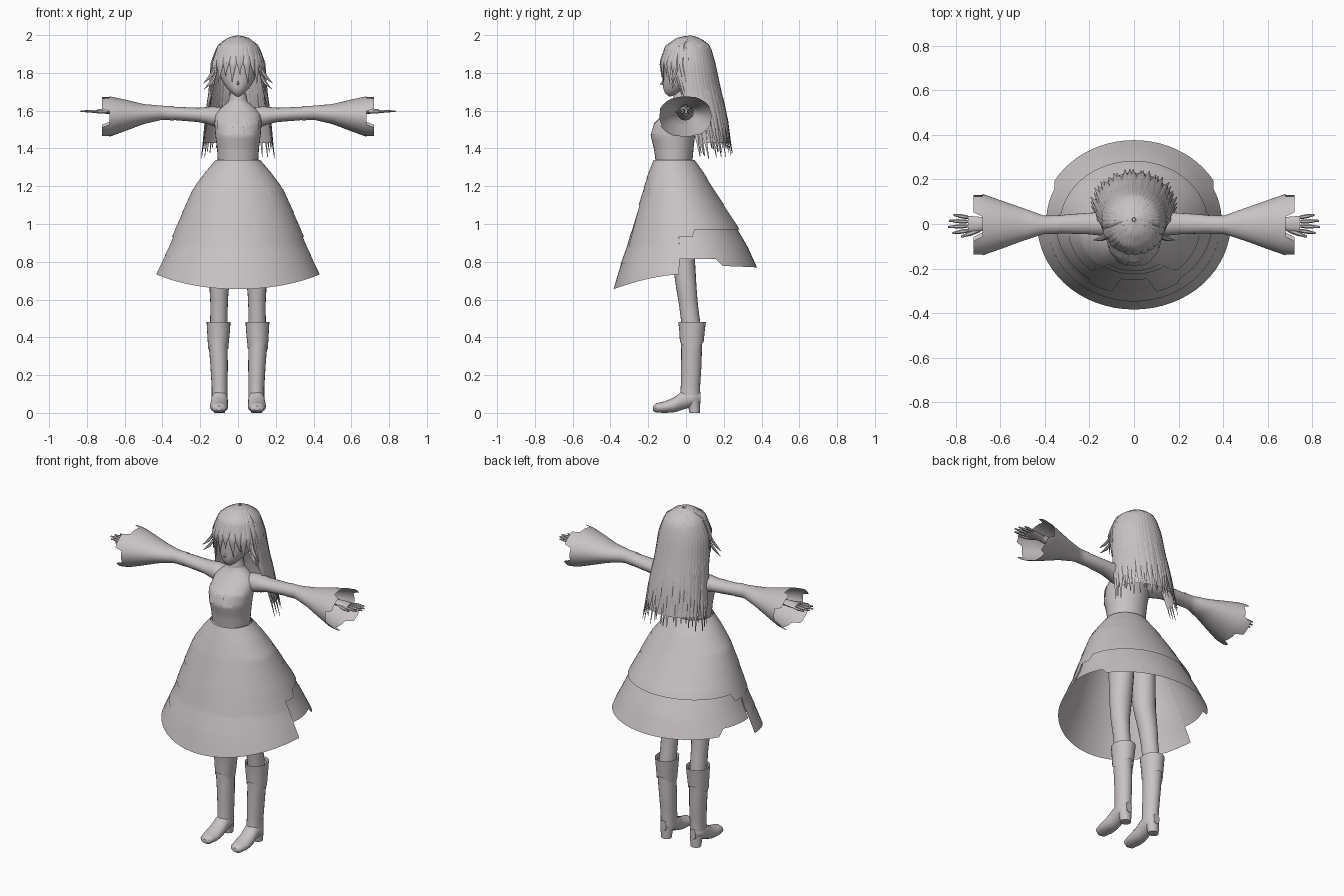
import bpy, bmesh, math, random
from mathutils import Vector

random.seed(4)
old = bpy.data.objects.get("Cube")
if old:
    bpy.data.objects.remove(old)

grey = bpy.data.materials.new("warm_grey")
grey.use_nodes = True
colour = (0.58, 0.54, 0.55, 1)
grey.diffuse_color = colour
grey.node_tree.nodes["Principled BSDF"].inputs["Base Color"].default_value = colour
parts = []


def finish(bm, name, mirror=False):
    bmesh.ops.recalc_face_normals(bm, faces=bm.faces)
    me = bpy.data.meshes.new(name)
    bm.to_mesh(me)
    bm.free()
    me.materials.append(grey)
    ob = bpy.data.objects.new(name, me)
    bpy.context.collection.objects.link(ob)
    if mirror:
        ob.modifiers.new("Mirror", "MIRROR").use_mirror_merge = False
    parts.append(ob)


def sample(profile, t):
    """Centre and radii at t, from rows of (t, cu, cv, ru, rv)."""
    rows = sorted(profile)
    t = min(max(t, rows[0][0]), rows[-1][0])
    for a, b in zip(rows, rows[1:]):
        if t <= b[0]:
            f = (t - a[0]) / (b[0] - a[0])
            return [p + (q - p) * f for p, q in zip(a[1:], b[1:])]


def shell(name, profile, hi=None, lo=None, arc=(-180, 180), n=32, rows=16,
          off=0, axis="z", cap=False, mirror=False):
    """Elliptical shell along an axis; its ends may vary with the angle."""
    ts = [r[0] for r in profile]
    hi = max(ts) if hi is None else hi
    lo = min(ts) if lo is None else lo
    closed = arc[1] - arc[0] == 360
    bm = bmesh.new()
    grid = []
    for i in range(n if closed else n + 1):
        deg = arc[0] + (arc[1] - arc[0]) * i / n
        top = hi(deg) if callable(hi) else hi
        end = lo(deg) if callable(lo) else lo
        a = math.radians(deg)
        col = []
        for j in range(rows + 1):
            t = top + (end - top) * j / rows
            cu, cv, ru, rv = sample(profile, t)
            u, v = cu + (ru + off) * math.sin(a), cv - (rv + off) * math.cos(a)
            col.append(bm.verts.new({"z": (u, v, t), "x": (t, u, v), "y": (u, t, v)}[axis]))
        grid.append(col)
    for i in range(n):
        p, q = grid[i], grid[(i + 1) % len(grid)]
        for j in range(rows):
            bm.faces.new((p[j], q[j], q[j + 1], p[j + 1]))
    if cap:
        bm.faces.new([c[0] for c in grid])
        bm.faces.new([c[-1] for c in grid])
    finish(bm, name, mirror)


def strand(bm, pts, width, thick, outward, sides=6, tip=0.08):
    """Flattened tube along points, narrowing to a pointed end."""
    pts = [Vector(p) for p in pts]
    rings = []
    for k, p in enumerate(pts):
        f = k / (len(pts) - 1)
        tan = (pts[min(k + 1, len(pts) - 1)] - pts[max(k - 1, 0)]).normalized()
        nor = outward(p)
        nor = (nor - tan * nor.dot(tan)).normalized()
        side = tan.cross(nor)
        s = min(1, 0.35 + f * 3) * max(tip, min(1, (1 - f) * 3.2))
        rings.append([bm.verts.new(p + side * width * s * math.cos(math.tau * m / sides)
                                   + nor * thick * s * math.sin(math.tau * m / sides))
                      for m in range(sides)])
    for r, q in zip(rings, rings[1:]):
        for m in range(sides):
            w = (m + 1) % sides
            bm.faces.new((r[m], r[w], q[w], q[m]))
    bm.faces.new(rings[0])
    bm.faces.new(rings[-1])


# Head, nose and torso
shell("head", [(1.675, 0, -.085, .006, .006), (1.69, 0, -.075, .03, .035),
               (1.72, 0, -.047, .06, .075), (1.76, 0, -.022, .086, .1),
               (1.82, 0, -.005, .105, .117), (1.9, 0, 0, .1, .112),
               (1.96, 0, .01, .06, .07)], cap=True)
shell("nose", [(-.137, 0, 1.742, .002, .002), (-.11, 0, 1.75, .011, .018)],
      axis="y", n=6, rows=2, cap=True)
TORSO = [(1.32, 0, -.063, .106, .096), (1.4, 0, -.065, .111, .105),
         (1.47, 0, -.07, .12, .118), (1.53, 0, -.055, .125, .113),
         (1.58, 0, -.032, .12, .086), (1.62, 0, -.022, .085, .06),
         (1.65, 0, -.018, .046, .045), (1.71, 0, -.02, .036, .036)]
shell("torso_and_neck", TORSO, rows=24)
shell("chest_panel", TORSO, hi=lambda a: 1.6 if abs(a) < 25 else 1.55,
      lo=lambda a: 1.53 if abs(a) < 12 else 1.47 if abs(a) < 40 else 1.5,
      arc=(-60, 60), off=.004, rows=8)
shell("collar", TORSO, hi=1.685, lo=1.655, off=.005, rows=4)

# Skirt: long front, shorter back, and stepped tiers laid over them
SKIRT = [(1.34, 0, -.063, .105, .096), (1.27, 0, -.052, .165, .135),
         (1.18, 0, -.04, .232, .18), (1.0, 0, -.008, .315, .268),
         (.88, 0, .01, .365, .32), (.77, 0, .015, .42, .365),
         (.65, 0, .02, .475, .405)]
shell("skirt_front", SKIRT, lo=lambda a: .655 + .08 * math.sin(math.radians(a)) ** 2,
      arc=(-82, 82), n=30)
shell("skirt_back", SKIRT, lo=lambda a: .77 + (.045 if abs(a - 180) > 62 else
      .01 * math.sin(math.radians(a)) ** 2), arc=(82, 278), n=36, off=-.004)
shell("border_tier", SKIRT, hi=.96,
      lo=lambda a: .785 + .05 * math.sin(math.radians(a)) ** 2, arc=(-82, 82), n=36, off=.003)


def panel_hem(a):
    d = abs(a)
    return 1.1 if d < 14 else .88 if d < 34 else .93 if d < 100 else .97


shell("lower_tier", SKIRT, hi=1.2, lo=panel_hem, n=90, off=.006)
shell("middle_tier", SKIRT, hi=1.25, lo=lambda a: 1.19 if abs(a) < 40 else
      1.06 if abs(a) < 100 else 1.1, n=72, off=.009)
shell("upper_tier", SKIRT, lo=lambda a: 1.24 if abs(a) < 55 or abs(a) > 130 else 1.2,
      n=72, off=.012)

# Arms with bell sleeves
shell("upper_arm", [(.06, 0, 1.555, .05, .055), (.12, 0, 1.57, .056, .055),
                    (.2, .002, 1.577, .048, .038), (.3, 0, 1.583, .043, .036),
                    (.4, -.004, 1.589, .036, .034), (.55, -.002, 1.597, .03, .028),
                    (.66, 0, 1.597, .022, .018)], axis="x", n=20, mirror=True)
shell("bell_sleeve", [(.34, -.002, 1.586, .042, .038), (.4, -.004, 1.589, .04, .037),
                      (.5, -.002, 1.582, .074, .053), (.6, -.003, 1.575, .11, .084),
                      (.68, -.003, 1.569, .138, .107), (.75, -.003, 1.567, .15, .115)],
      hi=lambda a: .72 if int((a + 202) // 45) % 2 else .68, axis="x", n=48, mirror=True)

# Hands
shell("palm", [(.64, 0, 1.597, .018, .014), (.69, 0, 1.597, .033, .014),
               (.745, 0, 1.597, .036, .011)], axis="x", n=12, rows=5, cap=True, mirror=True)
bm = bmesh.new()
up = lambda p: Vector((0, 0, 1))
for y, reach in ((-.028, .815), (-.009, .835), (.01, .83), (.028, .81)):
    strand(bm, [(.735 + (reach - .735) * k / 5, y * (1 + k * .09), 1.597) for k in range(6)],
           .009, .008, up, tip=.5)
strand(bm, [(.68 + .019 * k, -.022 - .007 * k, 1.593) for k in range(6)], .011, .009, up, tip=.5)
finish(bm, "fingers", True)

# Legs and boots
shell("leg", [(1.08, .07, -.02, .068, .085), (.8, .085, -.012, .064, .06),
              (.66, .1, .002, .051, .054), (.58, .1, .012, .046, .05),
              (.44, .102, .03, .046, .05)], n=20, cap=True, mirror=True)
shell("boot_shaft", [(.47, .104, .032, .053, .06), (.36, .105, .03, .05, .055),
                     (.25, .1, .028, .046, .054), (.13, .097, .023, .042, .051),
                     (.06, .097, .02, .042, .056)], n=20, mirror=True)
shell("boot_cuff", [(.48, .103, .032, .063, .073), (.44, .103, .032, .061, .068),
                    (.34, .105, .03, .053, .06)],
      lo=lambda a: .355 + .02 * math.cos(math.radians(2 * a)), n=24, rows=5, mirror=True)
shell("boot_foot", [(-.175, .1, .024, .014, .012), (-.163, .1, .026, .036, .024),
                    (-.11, .1, .031, .048, .031), (-.06, .1, .043, .047, .04),
                    (-.02, .098, .066, .044, .05), (.04, .098, .08, .043, .045),
                    (.076, .098, .08, .02, .03)],
      axis="y", n=20, cap=True, mirror=True)
shell("boot_heel", [(0, .098, .046, .03, .028), (.07, .098, .04, .038, .035)],
      n=14, rows=3, cap=True, mirror=True)

# Hair: an under layer, then strands that follow the same profile
HAIR = [(1.994, 0, .02, .008, .008), (1.98, 0, .015, .05, .056), (1.94, 0, .01, .1, .11),
        (1.85, 0, .008, .133, .138), (1.7, 0, .03, .146, .148),
        (1.55, 0, .062, .168, .155), (1.34, 0, .1, .196, .152)]
shell("hair_cap", HAIR, lo=1.85, off=-.007, rows=12, cap=True)
shell("hair_under_layer", HAIR, hi=1.9, lo=1.43, arc=(88, 272), off=-.007)


def outward(p):
    return Vector((p.x, p.y - .03, max(0, p.z - 1.83)))


def lock(bm, deg, end, width, thick=.011, sweep=0, lift=0, steps=16):
    pts = []
    for k in range(steps + 1):
        f = k / steps
        z = 1.994 + (end - 1.994) * f ** 1.5
        a = math.radians(deg + sweep * f * f)
        cx, cy, rx, ry = sample(HAIR, z)
        pts.append((cx + (rx + lift * f) * math.sin(a), cy - (ry + lift * f) * math.cos(a), z))
    strand(bm, pts, width, thick, outward)


bm = bmesh.new()
for i in range(27):
    lock(bm, 84 + 192 * i / 26, 1.36 + random.uniform(-.02, .05), .026, sweep=random.uniform(-3, 3))
finish(bm, "back_hair", False)

bm = bmesh.new()
for i in range(15):
    deg = -70 + 10 * i
    lock(bm, deg, 1.755 + .035 * (i % 3) - .0003 * abs(deg), .021, .009,
         sweep=random.uniform(-9, 9), lift=.006)
finish(bm, "fringe", False)

bm = bmesh.new()
for deg, end in ((60, 1.68), (67, 1.62), (74, 1.56), (81, 1.48), (88, 1.42)):
    lock(bm, deg, end, .02, .01, sweep=8)
for base, drop in ((.125, 0), (.12, -.03)):
    strand(bm, [(base + .06 * (k / 6) ** 2, -.05 - .004 * k, 1.84 + drop - .016 * k)
                for k in range(7)], .012, .007, outward)
finish(bm, "side_locks", True)

# Soft shading with kept creases
bpy.ops.object.select_all(action="DESELECT")
for ob in parts:
    ob.select_set(True)
bpy.context.view_layer.objects.active = parts[0]
bpy.ops.object.shade_smooth_by_angle(angle=math.radians(40))
